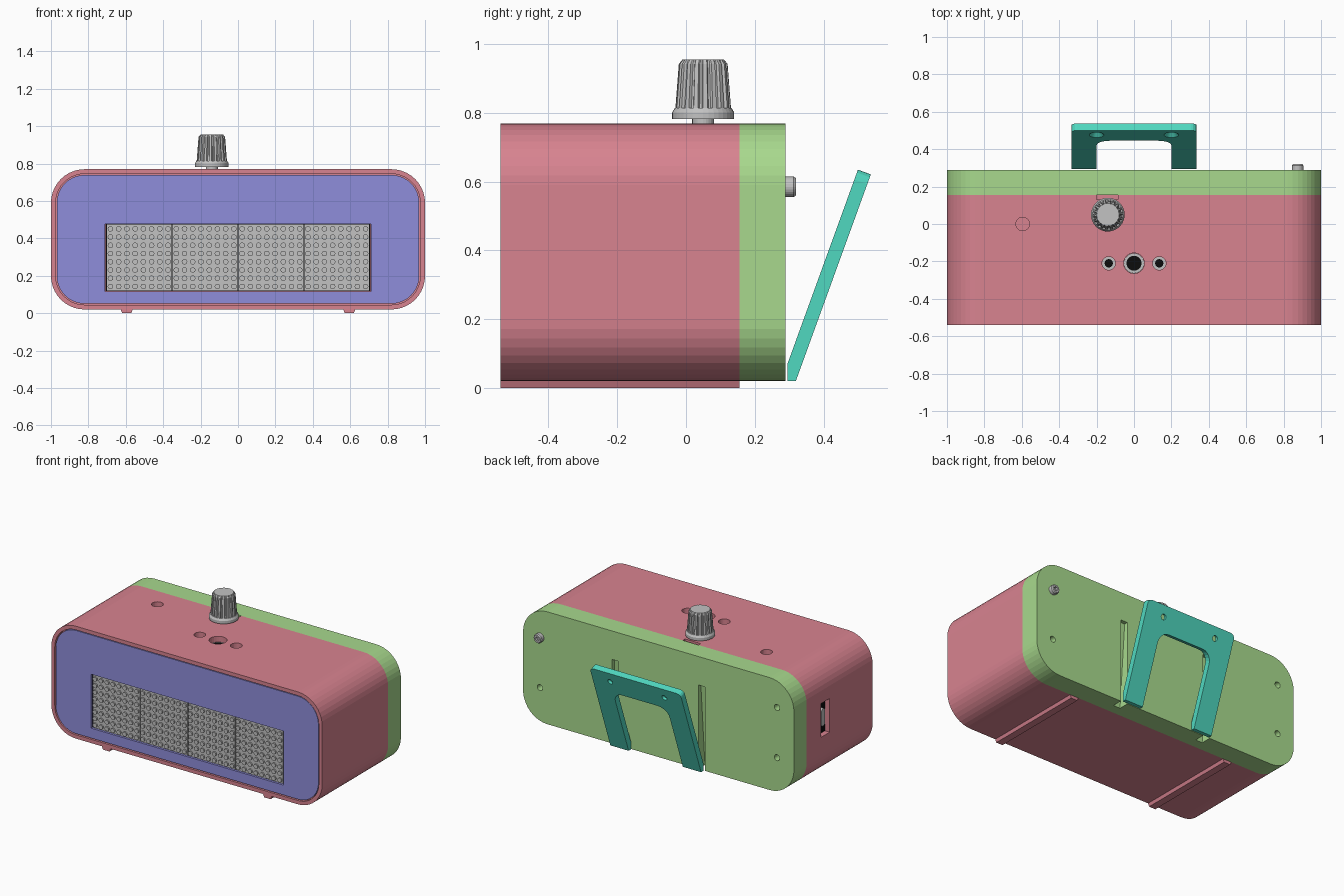
import bpy, bmesh, math
from mathutils import Matrix

default = bpy.data.objects.get("Cube")
if default:
    bpy.data.objects.remove(default, do_unlink=True)


def material(name, rgb):
    m = bpy.data.materials.new(name)
    lin = [((c / 255 + 0.055) / 1.055) ** 2.4 if c > 10 else c / 3295 for c in rgb]
    m.use_nodes = True
    m.diffuse_color = (*lin, 1)
    m.node_tree.nodes["Principled BSDF"].inputs["Base Color"].default_value = (*lin, 1)
    return m


PINK = material("rose", (216, 131, 144))
GREEN = material("leaf green", (168, 217, 141))
BLUE = material("lavender blue", (143, 141, 219))
TEAL = material("teal", (80, 216, 192))
GREY = material("light grey", (194, 194, 194))
BLACK = material("black", (12, 12, 12))

# Maps a 2D profile point plus a height along an axis to 3D
AXES = {"X": lambda a, b, h: (h, a, b),
        "Y": lambda a, b, h: (a, h, b),
        "Z": lambda a, b, h: (a, b, h)}


def loft(bm, axis, sections):
    """Skin a list of (profile, height) sections and cap both ends."""
    rings = [[bm.verts.new(AXES[axis](a, b, h)) for a, b in prof] for prof, h in sections]
    for lo, hi in zip(rings, rings[1:]):
        n = len(lo)
        for i in range(n):
            j = (i + 1) % n
            bm.faces.new((lo[i], lo[j], hi[j], hi[i]))
    bm.faces.new(rings[0][::-1])
    bm.faces.new(rings[-1])


def rect(a0, a1, b0, b1):
    return [(a0, b0), (a1, b0), (a1, b1), (a0, b1)]


def arc(a, b, r, start, end, n):
    angles = [math.radians(start + (end - start) * i / n) for i in range(n + 1)]
    return [(a + r * math.cos(t), b + r * math.sin(t)) for t in angles]


def round_rect(a0, a1, b0, b1, r, n=10):
    return (arc(a1 - r, b1 - r, r, 0, 90, n) + arc(a0 + r, b1 - r, r, 90, 180, n)
            + arc(a0 + r, b0 + r, r, 180, 270, n) + arc(a1 - r, b0 + r, r, 270, 360, n))


def circle(a, b, r, n=24):
    return arc(a, b, r, 0, 360, n)[:-1]


def build(name, mat, axis, *parts):
    """One object from several lofted parts sharing an axis."""
    bm = bmesh.new()
    for sections in parts:
        loft(bm, axis, sections)
    bmesh.ops.recalc_face_normals(bm, faces=bm.faces)
    me = bpy.data.meshes.new(name)
    bm.to_mesh(me)
    bm.free()
    me.materials.append(mat)
    ob = bpy.data.objects.new(name, me)
    bpy.context.collection.objects.link(ob)
    return ob


def prism(prof, h0, h1):
    return [(prof, h0), (prof, h1)]


def cut(ob, axis, *parts):
    """Subtract lofted parts from an object."""
    tool = build("cutter", ob.data.materials[0], axis, *parts)
    tool.hide_render = True
    mod = ob.modifiers.new("cut", "BOOLEAN")
    mod.operation, mod.solver, mod.object = "DIFFERENCE", "EXACT", tool
    bpy.context.view_layer.update()
    dg = bpy.context.evaluated_depsgraph_get()
    me = bpy.data.meshes.new_from_object(ob.evaluated_get(dg))
    ob.modifiers.clear()
    ob.data = me
    me.materials.clear()
    me.materials.append(tool.data.materials[0])
    bpy.data.objects.remove(tool, do_unlink=True)


FRONT, SEAM, BACK = -0.54, 0.155, 0.29
TOP = 0.77
outline = round_rect(-1, 1, 0.02, TOP, 0.18)

# Case with front pocket, control holes, cable opening and notch by the knob
case = build("case", PINK, "Y", prism(outline, FRONT, SEAM))
cut(case, "Y", prism(round_rect(-0.975, 0.975, 0.045, 0.745, 0.155), FRONT - 0.02, FRONT + 0.025))
SMALL = [(-0.135, -0.21), (0.135, -0.21)]
cut(case, "Z", *[prism(circle(x, y, r), TOP - 0.05, TOP + 0.02)
                 for x, y, r in [(-0.595, 0, 0.036), (0, -0.21, 0.055)]
                 + [(x, y, 0.036) for x, y in SMALL]],
    prism(rect(-0.2, -0.085, 0.13, 0.2), TOP - 0.03, TOP + 0.02))
cut(case, "X", prism(rect(-0.087, 0.007, 0.31, 0.535), -1.02, -0.96))

# Ridges under the case
build("foot_rails", PINK, "Y", *[
    prism([(s * 0.595 - 0.024, 0), (s * 0.595 + 0.024, 0),
           (s * 0.595 + 0.034, 0.024), (s * 0.595 - 0.034, 0.024)], FRONT, SEAM)
    for s in (-1, 1)])

# Back cover with fastener holes and tapered leg slots
cover = build("back_cover", GREEN, "Y", prism(outline, SEAM, BACK))
cut(cover, "Y", *[prism(circle(s * 0.875, z, 0.02), BACK - 0.06, BACK + 0.02)
                  for s in (-1, 1) for z in (0.25, 0.585)])
slot = [(BACK + 0.02, 0), (BACK + 0.02, 0.58), (BACK - 0.025, 0.58), (BACK - 0.07, 0)]
cut(cover, "X", *[prism(slot, s * 0.32 - 0.025, s * 0.32 + 0.025) for s in (-1, 1)])

# Front panel with display window
panel = build("front_panel", BLUE, "Y",
              prism(round_rect(-0.969, 0.969, 0.051, 0.739, 0.149), FRONT + 0.004, FRONT + 0.025))
cut(panel, "Y", prism(rect(-0.71, 0.71, 0.117, 0.477), FRONT - 0.02, FRONT + 0.05))

# Four dot-matrix modules
W = 0.352
modules, dots = [], []
for k in range(4):
    x0 = -2 * W + k * W
    modules.append(prism(rect(x0 + 0.003, x0 + W - 0.003, 0.121, 0.473), FRONT + 0.012, FRONT + 0.025))
    dots += [prism(circle(x0 + W * (i + 0.5) / 8, 0.121 + W * (j + 0.5) / 8, 0.015, 10),
                   FRONT + 0.002, FRONT + 0.013) for i in range(8) for j in range(8)]
build("display_modules", GREY, "Y", *modules)
build("display_dots", GREY, "Y", *dots)
build("display_gaps", BLACK, "Y", prism(rect(-0.709, 0.709, 0.118, 0.476), FRONT + 0.02, FRONT + 0.025))

# Sensor and push buttons down in the top holes
floor = TOP - 0.05
build("sensor_ring", GREY, "Z", prism(circle(0, -0.21, 0.054), floor, floor + 0.012))
build("sensor_core", BLACK, "Z", prism(circle(0, -0.21, 0.04), floor, floor + 0.016))
build("button_bases", GREY, "Z", *[prism(circle(x, y, 0.035), floor, floor + 0.008) for x, y in SMALL])
build("button_caps", BLACK, "Z", *[prism(circle(x, y, 0.022), floor, floor + 0.02) for x, y in SMALL])

# Cable socket in the side opening
build("socket_back", BLACK, "X", prism(rect(-0.086, 0.006, 0.311, 0.534), -0.966, -0.958))
build("socket", GREY, "X", prism(round_rect(-0.06, -0.02, 0.365, 0.48, 0.015, 4), -0.985, -0.96))

# Knob: shaft, flange and fluted grip
KX, KY = -0.14, 0.05


def fluted(r, depth, flutes=18):
    pts = []
    for i in range(flutes):
        for f, d in ((0.0, 0), (0.45, 0), (0.6, depth), (0.85, depth)):
            t = math.tau * (i + f) / flutes
            pts.append((KX + (r - d) * math.cos(t), KY + (r - d) * math.sin(t)))
    return pts


build("knob_shaft", GREY, "Z", prism(circle(KX, KY, 0.032), TOP - 0.02, 0.79))
build("knob_flange", GREY, "Z", [(circle(KX, KY, 0.09, 36), 0.783), (circle(KX, KY, 0.09, 36), 0.802),
                                 (circle(KX, KY, 0.082, 36), 0.815)])
build("knob_grip", GREY, "Z", [(fluted(0.081, 0.008), 0.812), (fluted(0.071, 0.008), 0.942),
                               (fluted(0.061, 0.002), 0.955)])

# Fastener on the back
bolt = build("back_bolt", GREY, "Y", [(circle(0.875, 0.585, 0.017), BACK - 0.06),
                                      (circle(0.875, 0.585, 0.017), BACK), (circle(0.875, 0.585, 0.03), BACK),
                                      (circle(0.875, 0.585, 0.03), 0.313), (circle(0.875, 0.585, 0.025), 0.32)])
cut(bolt, "Y", prism(circle(0.875, 0.585, 0.015, 6), 0.303, 0.34))

# Leaning stand: U-shaped plate with countersunk holes, trimmed at the foot
LEAN = math.radians(19.95)
plate = (arc(0.305, 0.571, 0.03, 0, 90, 4) + arc(-0.305, 0.571, 0.03, 90, 180, 4) + [(-0.335, -0.1), (-0.2, -0.1)]
         + arc(-0.13, 0.37, 0.07, 180, 90, 6) + arc(0.13, 0.37, 0.07, 90, 0, 6) + [(0.2, -0.1), (0.335, -0.1)])
stand = build("stand", TEAL, "Y", prism(plate, 0, 0.04))
cut(stand, "Y", *[[(circle(x, 0.53, 0.044), -0.005), (circle(x, 0.53, 0.018), 0.022),
                   (circle(x, 0.53, 0.018), 0.06)] for x in (-0.2, 0.2)])
stand.data.transform(Matrix.Translation((0, 0.295, 0.07)) @ Matrix.Rotation(-LEAN, 4, "X"))
cut(stand, "X", prism(rect(0, 0.6, -0.3, 0.02), -1, 1))
cut(stand, "X", prism(rect(0, 0.295, -0.3, 0.3), -1, 1))
